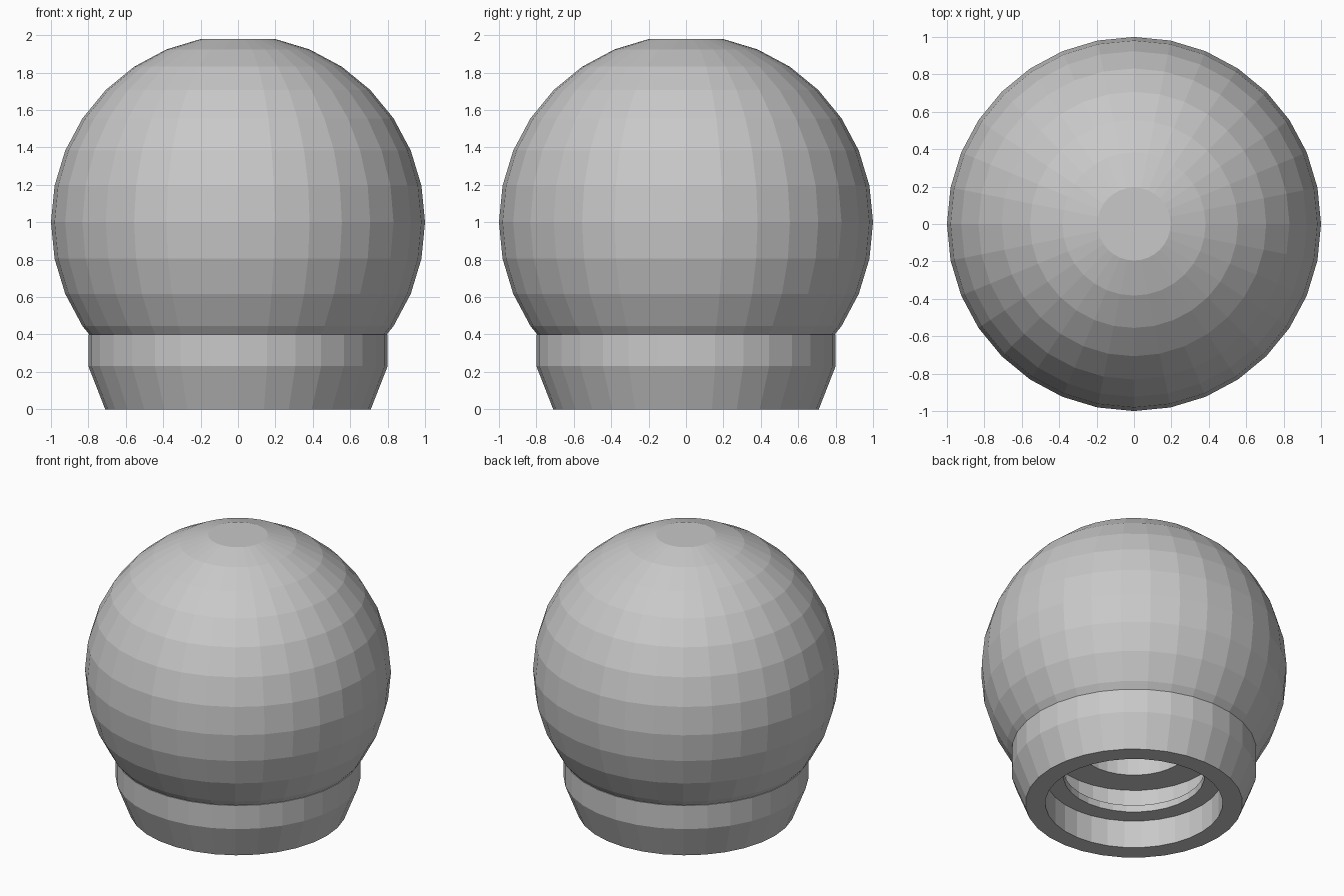
import bpy, bmesh, math

if "Cube" in bpy.data.objects:
    bpy.data.objects.remove(bpy.data.objects["Cube"])

SEG = 32

grey = bpy.data.materials.new("plain grey")
grey.diffuse_color = (0.58, 0.58, 0.58, 1)
grey.use_nodes = True
grey.node_tree.nodes["Principled BSDF"].inputs["Base Color"].default_value = grey.diffuse_color


def lathe(name, profile):
    """Revolve (radius, height) points into a flat-shaded solid; radius 0 makes a pole."""
    bm = bmesh.new()
    verts = [bm.verts.new((r, 0, z)) for r, z in profile]
    edges = [bm.edges.new(p) for p in zip(verts, verts[1:])]
    bmesh.ops.spin(bm, geom=verts + edges, cent=(0, 0, 0), axis=(0, 0, 1),
                   angle=math.tau, steps=SEG, use_merge=False)
    bmesh.ops.remove_doubles(bm, verts=bm.verts, dist=1e-4)
    bmesh.ops.recalc_face_normals(bm, faces=bm.faces)
    me = bpy.data.meshes.new(name)
    bm.to_mesh(me)
    bm.free()
    me.materials.append(grey)
    ob = bpy.data.objects.new(name, me)
    bpy.context.collection.objects.link(ob)
    return ob


# Outer ball, flat on top and cut off at the collar
step = math.tau / SEG
ball = [(0, 1 + math.cos(step))]
ball += [(math.sin(i * step), 1 + math.cos(i * step)) for i in range(1, 12)]
ball += [(0.795, 0.40)]

# Collar, tapering to the foot
collar = [(0.80, 0.40), (0.80, 0.23), (0.71, 0)]

# Stepped socket in the underside
socket = [(0.58, 0), (0.58, 0.20), (0.46, 0.20), (0.46, 0.25),
          (0.56, 0.25), (0.56, 0.42), (0.36, 0.42), (0.36, 0.65), (0, 0.65)]

lathe("knob", ball + collar + socket)
